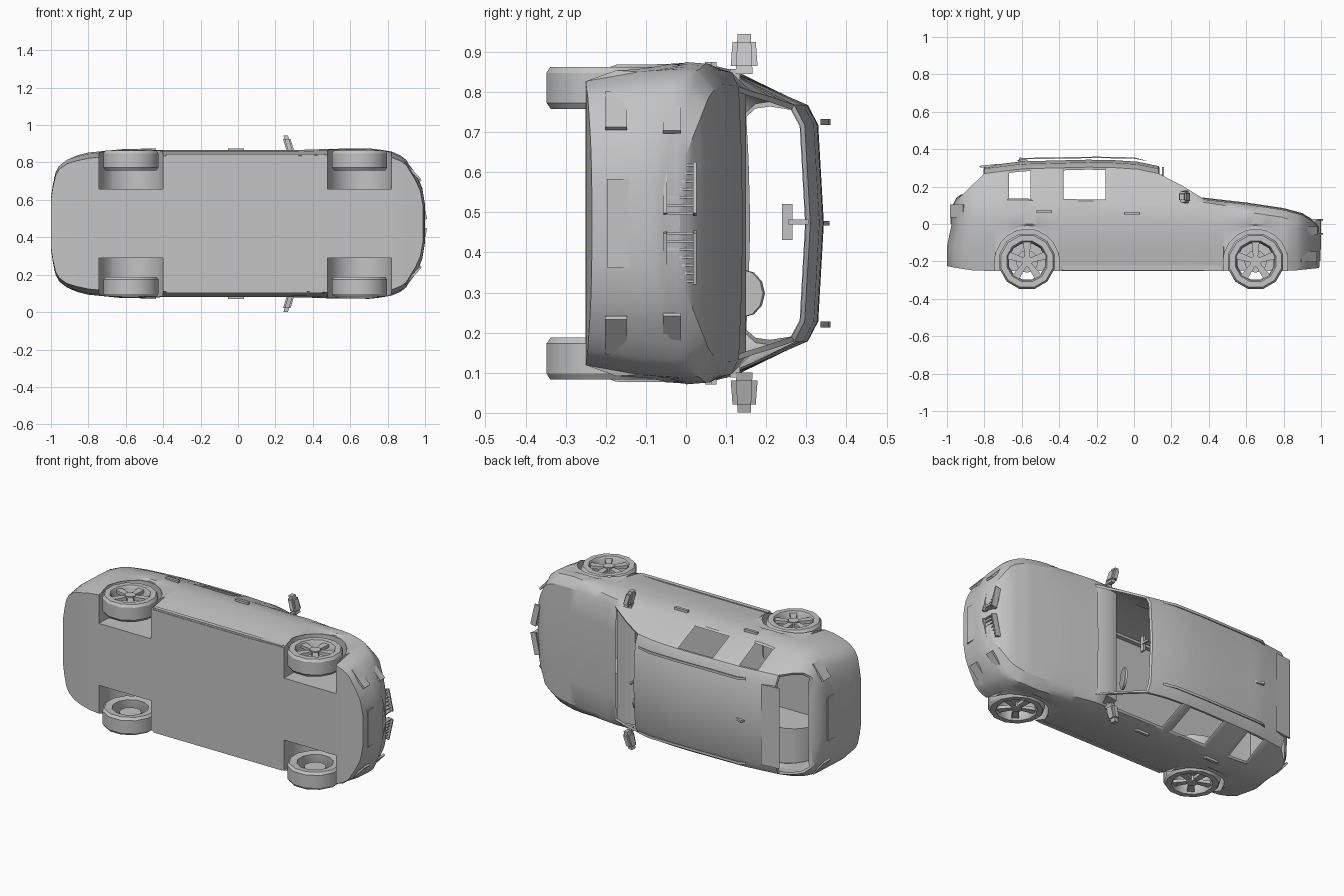
import bpy, bmesh, math
from mathutils import Vector, Matrix

if "Cube" in bpy.data.objects:
    bpy.data.objects.remove(bpy.data.objects["Cube"])

ZC = 0.473                      # middle of the vehicle's width, which runs along z
REAR, FRONT, AXLE_Y, ARCH = -0.572, 0.65, -0.2, 0.172
paint = bpy.data.materials.new("plain grey")
paint.diffuse_color = (0.55, 0.55, 0.55, 1)
paint.use_nodes = True
paint.node_tree.nodes["Principled BSDF"].inputs["Base Color"].default_value = paint.diffuse_color


def finish(bm, name, smooth=True):
    bmesh.ops.recalc_face_normals(bm, faces=bm.faces)
    me = bpy.data.meshes.new(name)
    bm.to_mesh(me)
    bm.free()
    me.materials.append(paint)
    ob = bpy.data.objects.new(name, me)
    bpy.context.collection.objects.link(ob)
    if smooth:
        bpy.context.view_layer.objects.active = ob
        ob.select_set(True)
        bpy.ops.object.shade_smooth_by_angle(angle=math.radians(32))
        ob.select_set(False)
    return ob


def lerp(table, x):
    if x <= table[0][0]:
        return table[0][1]
    for (a, p), (b, q) in zip(table, table[1:]):
        if x <= b:
            return p + (q - p) * (x - a) / (b - a)
    return table[-1][1]


def box(name, loc, size, rot=None, taper=1.0):
    """Box at (x, y, offset from the middle); far z end can taper."""
    bm = bmesh.new()
    bmesh.ops.create_cube(bm, size=1)
    for v in bm.verts:
        if v.co.z > 0:
            v.co.x *= taper
            v.co.y *= taper
        v.co = Vector(v.co[i] * size[i] for i in range(3))
    m = Matrix.Translation((loc[0], loc[1], ZC + loc[2]))
    bm.transform(m @ rot if rot else m)
    return finish(bm, name, False)


def prism(name, pts, w0, w1):
    """Side outline (x, y) extruded across the width."""
    bm = bmesh.new()
    lo = [bm.verts.new((x, y, ZC + w0)) for x, y in pts]
    hi = [bm.verts.new((x, y, ZC + w1)) for x, y in pts]
    bm.faces.new(lo)
    bm.faces.new(hi[::-1])
    for i in range(len(pts)):
        j = (i + 1) % len(pts)
        bm.faces.new((lo[i], lo[j], hi[j], hi[i]))
    return finish(bm, name)


# ---- body shell: cross sections lofted along x
WIDTH = [(-.975, .14), (-.965, .21), (-.95, .28), (-.92, .335), (-.88, .36), (-.8, .38),
         (-.6, .4), (-.4, .393), (.3, .393), (.5, .4), (.72, .402), (.85, .38), (.9, .34),
         (.95, .25), (.975, .19), (.99, .1)]
TOP = [(-.975, .09), (-.95, .14), (-.93, .155), (-.8, .31), (-.6, .335), (-.2, .345), (0, .337),
       (.13, .31), (.25, .235), (.38, .14), (.6, .115), (.8, .085), (.9, .058), (.97, .015), (.99, -.015)]
BELT = [(-.975, .05), (-.93, .12), (-.8, .13), (.38, .115), (.6, .08), (.8, .05), (.97, -.02), (.99, -.045)]
CABIN = [(-.93, 0), (-.8, 1), (.13, 1), (.38, 0)]
FLOOR = [(-.975, -.225), (-.85, -.25), (.85, -.25), (.99, -.235)]


def section(x):
    w, t, b, g = (lerp(c, x) for c in (WIDTH, TOP, BELT, CABIN))
    low = arch = lerp(FLOOR, x)
    for c in (REAR, FRONT):
        d = abs(x - c)
        if d < ARCH - .001:
            arch = AXLE_Y + math.sqrt(ARCH ** 2 - d * d)
    inner = min(.185, .6 * w)
    pts = [(0, low), (inner, low), (inner, arch),
           (w * (.92 if arch == low else .99), arch),
           (w * .98, max(-.12, arch + .02)), (w, min(.0, b - .04)),
           (w * .99, min(.06, b - .015)), (w * .95, b),
           (w * .86 * (1 - g) + .295 * g, t - .01 - .03 * g),
           (w * .5 * (1 - g) + .245 * g, t - .004 - .01 * g), (0, t)]
    out = []
    for pw, py in pts:
        px = x
        if x < -.85 and py < -.1:          # rear bumper step
            px -= .025 * min(1, (-.85 - x) / .08)
        if x > .9 and -.2 < py < -.05:     # front bumper bulge
            px += .01
        out.append((px, py, pw))
    return out


xs = {-.975, -.965, -.95, -.93, -.9, -.86, -.8, -.68, -.54, -.39, -.25, -.14, -.1, .02, .13,
      .19, .25, .33, .38, .43, .87, .9, .925, .95, .975, .99}
for c in (REAR, FRONT):
    for k in range(1, 10):
        d = ARCH * math.cos(math.pi * k / 10)
        xs.add(round(c + d, 4))
    for s in (-1, 1):
        xs |= {round(c + s * ARCH, 4), round(c + s * (ARCH - .002), 4)}
xs = sorted(xs)
sections = [section(x) for x in xs]
bm = bmesh.new()
cache = {}


def vert(p, s):
    key = (round(p[0], 5), round(p[1], 5), round(s * p[2], 5) + 0.0)
    if key not in cache:
        cache[key] = bm.verts.new((key[0], key[1], ZC + key[2]))
    return cache[key]


def face(vs):
    vs = list(dict.fromkeys(vs))
    return bm.faces.new(vs) if len(vs) > 2 else None


openings = {}
for s in (-1, 1):
    for i in range(len(xs) - 1):
        m = (xs[i] + xs[i + 1]) / 2
        a, b = sections[i], sections[i + 1]
        for j in range(10):
            f = face([vert(a[j], s), vert(b[j], s), vert(b[j + 1], s), vert(a[j + 1], s)])
            key = None
            if j == 7:
                if -.39 < m < -.14:
                    key = ("rear door", s)
                elif -.68 < m < -.54:
                    key = ("quarter", s)
                elif -.1 < m < .33 and s < 0:
                    key = ("front door", s)
            elif j > 7:
                if .13 < m < .38:
                    key = "windscreen"
                elif -.93 < m < -.8:
                    key = "tailgate"
            if key and f:
                openings.setdefault(key, []).append(f)
for sec in (sections[0], sections[-1]):    # nose and tail caps
    for j in range(10):
        face([vert(sec[j], 1), vert(sec[j + 1], 1), vert(sec[j + 1], -1), vert(sec[j], -1)])
bmesh.ops.recalc_face_normals(bm, faces=bm.faces)
for key, faces in openings.items():        # window frames and openings
    bmesh.ops.inset_region(bm, faces=faces, thickness=.012, depth=-.006, use_even_offset=True)
    bmesh.ops.delete(bm, geom=faces, context='FACES')
finish(bm, "body_shell")

# ---- wheels
TYRE = [(.1, .29), (.142, .285), (.153, .3), (.153, .375), (.143, .39), (.112, .39), (.104, .375)]


def wheel(name, cx, s):
    bm = bmesh.new()
    n = 12
    rings = []
    for k in range(n):
        a = 2 * math.pi * (k + .5) / n
        rings.append([bm.verts.new((cx + r * math.cos(a), AXLE_Y + r * math.sin(a), ZC + s * w)) for r, w in TYRE])
    for k in range(n):
        p, q = rings[k], rings[(k + 1) % n]
        for j in range(len(TYRE)):
            l = (j + 1) % len(TYRE)
            bm.faces.new((p[j], q[j], q[l], p[l]))
    for r, w, h in ((.03, .37, .03), (.06, .325, .015)):      # hub and brake disc
        bmesh.ops.create_cone(bm, cap_ends=True, segments=12, radius1=r, radius2=r, depth=h,
                              matrix=Matrix.Translation((cx, AXLE_Y, ZC + s * w)))
    for k in range(5):                                        # spokes
        rot = Matrix.Rotation(math.pi / 2 + k * math.tau / 5, 4, 'Z')
        m = Matrix.Translation((cx, AXLE_Y, ZC + s * .37)) @ rot @ Matrix.Translation((.064, 0, 0))
        new = bmesh.ops.create_cube(bm, size=1)['verts']
        for v in new:
            v.co = m @ Vector((v.co.x * .09, v.co.y * (.042 if v.co.x > 0 else .026), v.co.z * .018))
    finish(bm, name)


for s, side in ((-1, "left"), (1, "right")):
    wheel("front_wheel_" + side, FRONT, s)
    wheel("rear_wheel_" + side, REAR, s)
    # door mirrors
    bm = bmesh.new()
    bmesh.ops.create_cube(bm, size=1)
    bmesh.ops.bevel(bm, geom=bm.edges[:], offset=.2, segments=2, affect='EDGES')
    for v in bm.verts:
        u = v.co.z + .5
        v.co = Vector((.285 - .03 * u + v.co.x * .04, .145 + v.co.y * (.07 - .015 * u), ZC + s * (.372 + .1 * u)))
    finish(bm, "door_mirror_" + side)
    box("mirror_stalk_" + side, (.28, .122, s * .37), (.025, .025, .03))
    # door handles
    for hx, hy in ((-.01, .055), (-.48, .068)):
        box("door_handle_" + side, (hx, hy, s * .392), (.085, .016, .02))
    # roof rails with feet
    prism("roof_rail_" + side, [(-.63, .335), (-.6, .353), (-.2, .36), (.0, .356), (.08, .335), (.0, .349),
                                (-.2, .353), (-.58, .346)], s * .245, s * .26)
    # sill strip
    box("sill_" + side, (.04, -.235, s * .362), (.85, .025, .02))
    # kidney grille frame and slats
    for e in (-.052, .022):
        box("grille_frame_" + side, (.98, e, s * .085), (.035, .008, .13), Matrix.Rotation(s * -.22, 4, 'Y'))
    for k in range(7):
        w = .025 + k * .02
        box("grille_slat_" + side, (.992 - .24 * w, -.015, s * w), (.03, .07, .006))
    # headlamp, air intake and tail lamp plates
    tilt = Matrix.Rotation(s * -.75, 4, 'Y')
    box("headlamp_" + side, (.933, -.035, s * .275), (.012, .045, .13), tilt)
    box("intake_frame_" + side, (.932, -.175, s * .28), (.012, .055, .12), tilt)
    box("tail_lamp_" + side, (-.945, .07, s * .285), (.012, .07, .11), Matrix.Rotation(s * .7, 4, 'Y'))
box("lower_intake", (.992, -.17, 0), (.012, .055, .22))
box("plate_recess", (-.976, .03, 0), (.01, .06, .26))

# ---- roof details
prism("rear_spoiler", [(-.72, .322), (-.82, .312), (-.83, .304), (-.78, .3)], -.24, .24)
prism("roof_fin", [(-.56, .335), (-.61, .358), (-.62, .335)], -.006, .006)

# ---- cabin parts
prism("dashboard", [(.37, .125), (.3, .15), (.24, .14), (.22, .06), (.35, .06)], -.33, .33)
box("inner_mirror", (.15, .252, .003), (.012, .026, .09))
box("inner_mirror_stem", (.155, .28, .003), (.01, .05, .012))
bm = bmesh.new()
bmesh.ops.create_cone(bm, cap_ends=True, segments=12, radius1=.06, radius2=.06, depth=.012,
                      matrix=Matrix.Translation((.19, .14, ZC - .175)) @ Matrix.Rotation(math.radians(65), 4, 'Z')
                      @ Matrix.Rotation(math.pi / 2, 4, 'X'))
finish(bm, "steering_wheel")
